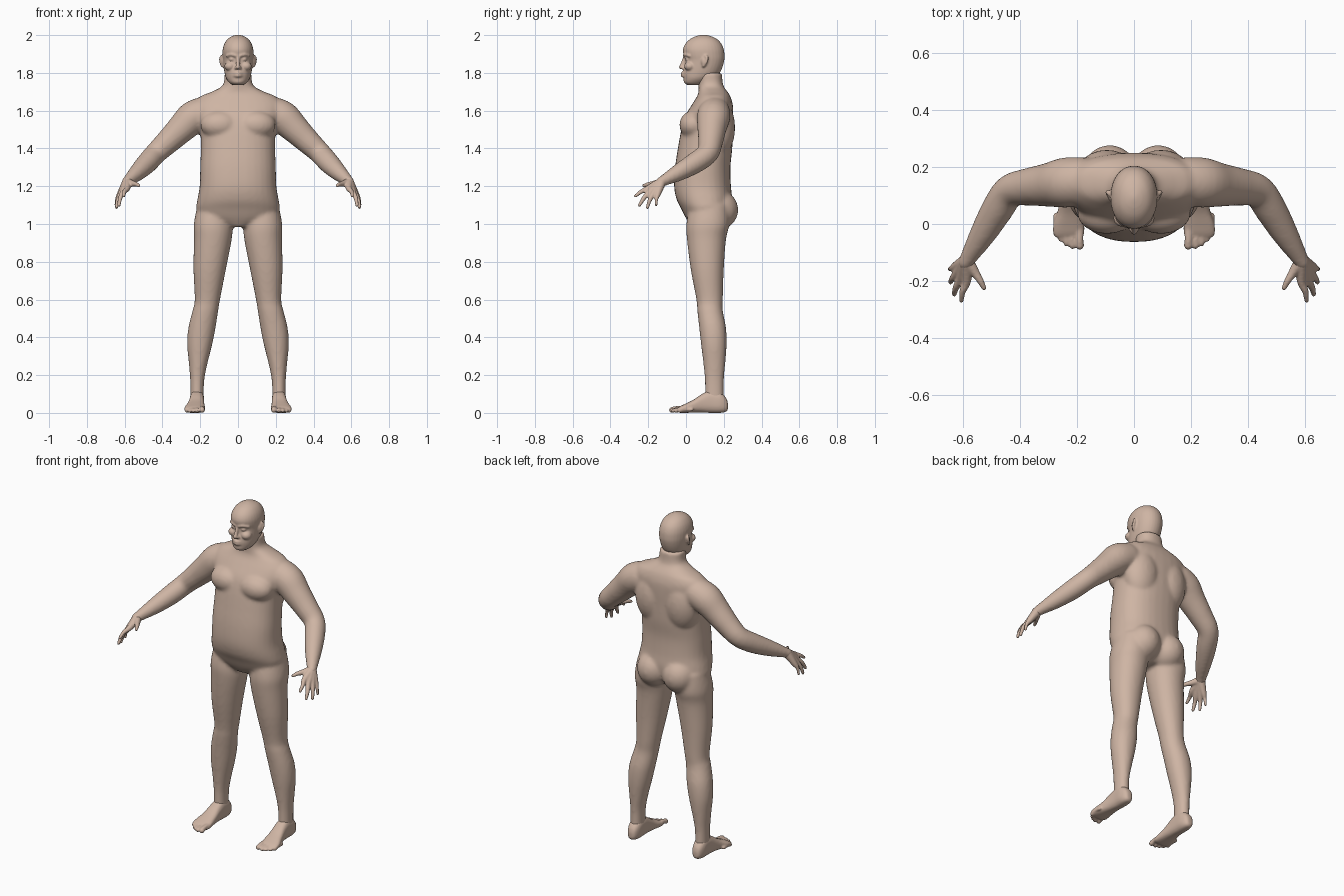
import bpy, bmesh, math
from mathutils import Vector, Matrix

skin = bpy.data.materials.new("skin")
skin.diffuse_color = (0.62, 0.46, 0.37, 1)


def spline(rows, n=4):
    """Catmull-Rom interpolation of rows of numbers."""
    out = []
    for i in range(len(rows) - 1):
        p = [rows[max(0, min(len(rows) - 1, i + k))] for k in (-1, 0, 1, 2)]
        for j in range(n):
            t = j / n
            out.append([0.5 * (2 * b + (c - a) * t + (2 * a - 5 * b + 4 * c - d) * t * t
                               + (3 * b - a - 3 * c + d) * t ** 3) for a, b, c, d in zip(*p)])
    return out + [list(rows[-1])]


def skin_rings(bm, rings):
    vr = [[bm.verts.new(p) for p in r] for r in rings]
    n = len(vr[0])
    for a, b in zip(vr, vr[1:]):
        for i in range(n):
            bm.faces.new((a[i], a[(i + 1) % n], b[(i + 1) % n], b[i]))
    bm.faces.new(vr[0])
    bm.faces.new(vr[-1])


def loft(bm, rows, axis="z", power=2.3, n=32):
    """Rows: position on axis, centre x, half width, low side, high side."""
    rings = []
    for t, cx, hw, lo, hi in spline(rows):
        ring = []
        for i in range(n):
            a = 2 * math.pi * i / n
            c, s = math.cos(a), math.sin(a)
            u = cx + hw * math.copysign(abs(c) ** (2 / power), c)
            v = (lo + hi) / 2 + (hi - lo) / 2 * math.copysign(abs(s) ** (2 / power), s)
            ring.append((u, v, t) if axis == "z" else (u, t, v))
        rings.append(ring)
    skin_rings(bm, rings)


def tube(bm, rows, n=16):
    """Round-ended tube. Rows: x, y, z, radius."""
    pts = spline(rows)
    P = [Vector(p[:3]) for p in pts]
    R = [p[3] for p in pts]
    d0, d1 = (P[0] - P[1]).normalized(), (P[-1] - P[-2]).normalized()
    caps = [math.radians(k) for k in (80, 55, 28)]
    path = [(P[0] + d0 * R[0] * math.sin(a), R[0] * math.cos(a)) for a in caps]
    path += list(zip(P, R))
    path += [(P[-1] + d1 * R[-1] * math.sin(a), R[-1] * math.cos(a)) for a in reversed(caps)]
    side = d1.orthogonal()
    rings = []
    for i, (p, r) in enumerate(path):
        d = (path[min(i + 1, len(path) - 1)][0] - path[max(i - 1, 0)][0]).normalized()
        side = (side - d * side.dot(d)).normalized()
        up = d.cross(side)
        rings.append([p + r * (side * math.cos(2 * math.pi * k / n) + up * math.sin(2 * math.pi * k / n))
                      for k in range(n)])
    skin_rings(bm, rings)


def ball(bm, centre, radii):
    m = Matrix.Translation(centre) @ Matrix.Diagonal((*radii, 1))
    bmesh.ops.create_uvsphere(bm, u_segments=24, v_segments=16, radius=1, matrix=m)


def mirror(bm):
    d = bmesh.ops.duplicate(bm, geom=bm.verts[:] + bm.edges[:] + bm.faces[:])["geom"]
    bmesh.ops.scale(bm, vec=(-1, 1, 1), verts=[v for v in d if isinstance(v, bmesh.types.BMVert)])


def finish(bm, name, voxel, smooth):
    """Fuse the overlapping pieces into one smooth surface."""
    bmesh.ops.recalc_face_normals(bm, faces=bm.faces[:])
    me = bpy.data.meshes.new(name)
    bm.to_mesh(me)
    bm.free()
    me.materials.append(skin)
    ob = bpy.data.objects.new(name, me)
    bpy.context.collection.objects.link(ob)
    for p in me.polygons:
        p.use_smooth = True
    r = ob.modifiers.new("fuse", "REMESH")
    r.mode, r.voxel_size, r.use_smooth_shade = "VOXEL", voxel, True
    s = ob.modifiers.new("soften", "SMOOTH")
    s.factor, s.iterations = 0.5, smooth


# Body: legs, arms and muscle masses on one side, mirrored, then the torso
bm = bmesh.new()
loft(bm, [(1.10, .125, .09, .02, .225), (1.0, .131, .103, .002, .23), (.92, .133, .1, .005, .212),
          (.76, .15, .086, .025, .2), (.6, .162, .067, .055, .195), (.54, .173, .068, .06, .195),
          (.45, .191, .072, .07, .212), (.36, .203, .066, .08, .215), (.26, .211, .049, .092, .208),
          (.17, .216, .037, .1, .2), (.06, .217, .035, .1, .2)], power=2.1)
tube(bm, [(.18, .15, 1.59, .085), (.24, .145, 1.562, .088), (.30, .137, 1.505, .077),
          (.37, .13, 1.437, .066), (.435, .115, 1.375, .058), (.48, .05, 1.325, .056),
          (.53, -.035, 1.275, .046), (.58, -.118, 1.23, .03), (.59, -.135, 1.22, .028)], 24)
ball(bm, (.085, .17, 1.075), (.1, .107, .105))     # buttock
ball(bm, (.095, .04, 1.525), (.105, .075, .075))   # chest
ball(bm, (.095, .17, 1.51), (.11, .09, .16))       # shoulder blade
mirror(bm)
loft(bm, [(.985, 0, .06, .03, .17), (1.03, 0, .19, .0, .22), (1.08, 0, .22, -.025, .24),
          (1.13, 0, .215, -.05, .245), (1.2, 0, .203, -.063, .238), (1.3, 0, .2, -.058, .235),
          (1.4, 0, .197, -.043, .245), (1.5, 0, .2, -.025, .248), (1.57, 0, .225, -.005, .25),
          (1.63, 0, .235, .03, .248), (1.675, 0, .2, .058, .235), (1.70, 0, .14, .066, .22),
          (1.735, 0, .08, .066, .197), (1.80, 0, .072, .06, .19)])
finish(bm, "body", .0095, 7)

# Head: ears, eyes, brows and cheeks mirrored, then skull, nose, lips
bm = bmesh.new()
tube(bm, [(.084, .105, 1.888, .009), (.092, .112, 1.878, .008), (.091, .106, 1.856, .008),
          (.082, .092, 1.836, .008)], 10)
ball(bm, (.08, .096, 1.86), (.012, .016, .026))
ball(bm, (.032, .008, 1.872), (.016, .014, .011))
tube(bm, [(.012, -.008, 1.891, .009), (.035, -.002, 1.897, .009), (.058, .018, 1.89, .008)], 10)
ball(bm, (.042, .02, 1.835), (.03, .03, .025))
ball(bm, (.01, -.016, 1.826), (.01, .01, .008))
mirror(bm)
loft(bm, [(1.735, 0, .028, .01, .08), (1.748, 0, .046, -.01, .11), (1.77, 0, .062, -.013, .14),
          (1.795, 0, .07, -.016, .175), (1.83, 0, .076, -.01, .193), (1.868, 0, .08, -.005, .203),
          (1.895, 0, .082, -.013, .204), (1.925, 0, .081, -.016, .2), (1.955, 0, .072, -.003, .187),
          (1.98, 0, .054, .023, .163), (1.995, 0, .03, .055, .13), (2.002, 0, .006, .085, .1)], power=2.1)
tube(bm, [(0, -.006, 1.885, .009), (0, -.016, 1.855, .01), (0, -.026, 1.831, .012)], 12)
for z, r in ((1.799, .008), (1.786, .009)):
    tube(bm, [(-.026, -.004, z - .002, r * .6), (0, -.019, z, r), (.026, -.004, z - .002, r * .6)], 10)
finish(bm, "head", .005, 3)

# Hands: palm bones and fingers from wrist to tip
bm = bmesh.new()
wrist = (.588, -.13, 1.222)
fingers = [((.587, -.2, 1.188), (.605, -.268, 1.148), .0115),
           ((.607, -.192, 1.170), (.63, -.246, 1.100), .012),
           ((.620, -.173, 1.160), (.643, -.204, 1.088), .0115),
           ((.624, -.148, 1.162), (.646, -.158, 1.100), .010)]
for knuckle, tip, r in fingers:
    mid = [(a + b) / 2 + o for a, b, o in zip(knuckle, tip, (.005, -.003, .003))]
    tube(bm, [(*wrist, .026), (*knuckle, .0165), (*mid, r), (*tip, r * .75)], 12)
tube(bm, [(.58, -.135, 1.22, .022), (.556, -.172, 1.213, .016), (.538, -.2, 1.21, .012),
          (.526, -.224, 1.203, .009)], 12)
mirror(bm)
finish(bm, "hands", .0048, 3)

# Feet: sole and instep with five toes
bm = bmesh.new()
loft(bm, [(.222, .217, .012, .02, .05), (.212, .217, .026, .006, .08), (.18, .217, .037, 0, .11),
          (.13, .217, .038, 0, .12), (.085, .219, .04, .002, .1), (.04, .223, .046, .002, .07),
          (0, .228, .054, 0, .05), (-.03, .229, .055, 0, .036), (-.046, .228, .048, .006, .026)], "y", 2.6)
for x, y, r in ((.191, -.075, .0155), (.217, -.077, .0115), (.238, -.068, .011), (.257, -.053, .0105),
                (.273, -.035, .010)):
    tube(bm, [(x, y + .065, r + .008, r), (x, y + .025, r + .007, r * .9), (x - .001, y, r, r)], 12)
mirror(bm)
finish(bm, "feet", .0055, 3)
